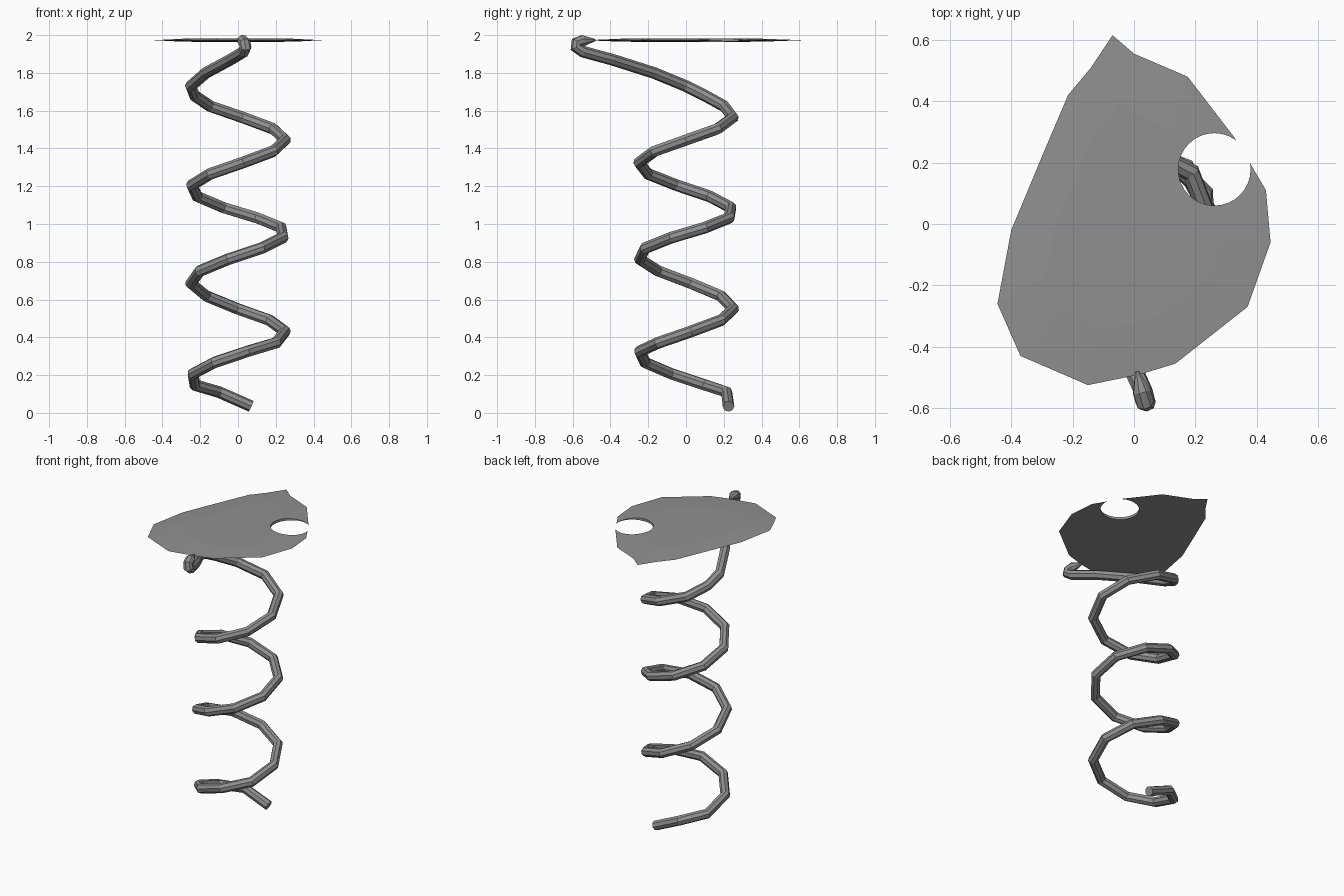
import bpy, bmesh
from math import radians, cos, sin

if "Cube" in bpy.data.objects:
    bpy.data.objects.remove(bpy.data.objects["Cube"])

# dark grey for both parts
grey = bpy.data.materials.new("dark_grey")
grey.diffuse_color = (0.28, 0.28, 0.28, 1)
grey.use_nodes = True
grey.node_tree.nodes["Principled BSDF"].inputs["Base Color"].default_value = grey.diffuse_color

# coiled stem: low-poly helix that uncurls and hooks up to the leaf
path = [(0.07, 0.225, 0.035), (-0.10, 0.215, 0.11)]
for i in range(2, 28):
    a = 72 + 42 * i
    z = 0.55 + 0.00142 * (a - 450) + (0.015 if a < 300 else 0)
    if 450 < a < 810:      # second turn is slightly stretched
        z += 0.025 * sin(radians((a - 450) / 2))
    path.append((0.25 * cos(radians(a)), 0.25 * sin(radians(a)), z))
path += [(-0.23, 0.10, 1.68), (-0.25, 0.0, 1.73), (-0.17, -0.17, 1.80),
         (-0.04, -0.39, 1.87), (0.03, -0.545, 1.912), (0.04, -0.583, 1.935),
         (0.035, -0.58, 1.96), (0.025, -0.545, 1.971), (0.01, -0.48, 1.974)]

curve = bpy.data.curves.new("stem", 'CURVE')
curve.dimensions = '3D'
curve.bevel_depth = 0.031
curve.bevel_resolution = 2
curve.use_fill_caps = True
spline = curve.splines.new('POLY')
spline.points.add(len(path) - 1)
for p, co in zip(spline.points, path):
    p.co = (*co, 1)
spline.use_smooth = False
# thin the tip where it runs into the leaf
spline.points[-1].radius = 0.2
stem = bpy.data.objects.new("stem", curve)
bpy.context.collection.objects.link(stem)
curve.materials.append(grey)

# flat leaf: thin lens with a sharp rim
outline = [(-0.07, 0.615), (0, 0.555), (0.175, 0.48), (0.325, 0.285), (0.38, 0.195),
           (0.43, 0.11), (0.445, -0.06), (0.37, -0.27), (0.135, -0.455),
           (0.02, -0.49), (-0.15, -0.525), (-0.37, -0.43), (-0.445, -0.26),
           (-0.40, -0.02), (-0.3, 0.22), (-0.215, 0.42), (-0.14, 0.51)]
LEAF_Z = 1.973
bm = bmesh.new()
rim = [bm.verts.new((x, y, LEAF_Z)) for x, y in outline]
n = len(rim)
for side in (1, -1):
    ring = [bm.verts.new((x * 0.65, y * 0.65, LEAF_Z + side * 0.008)) for x, y in outline]
    mid = bm.verts.new((0, 0, LEAF_Z + side * 0.009))
    for i in range(n):
        j = (i + 1) % n
        bm.faces.new((rim[i], rim[j], ring[j], ring[i]))
        bm.faces.new((ring[i], ring[j], mid))
bmesh.ops.recalc_face_normals(bm, faces=bm.faces)
mesh = bpy.data.meshes.new("leaf")
bm.to_mesh(mesh)
bm.free()
leaf = bpy.data.objects.new("leaf", mesh)
bpy.context.collection.objects.link(leaf)
mesh.materials.append(grey)

# round bite in the leaf edge
bpy.ops.mesh.primitive_cylinder_add(vertices=32, radius=0.118, depth=0.2,
                                    location=(0.262, 0.178, LEAF_Z))
cutter = bpy.context.object
cutter.name = "bite_cutter"
cutter.data.materials.append(grey)
cutter.hide_render = True
cutter.hide_set(True)
cut = leaf.modifiers.new("bite", 'BOOLEAN')
cut.operation = 'DIFFERENCE'
cut.solver = 'EXACT'
cut.object = cutter
